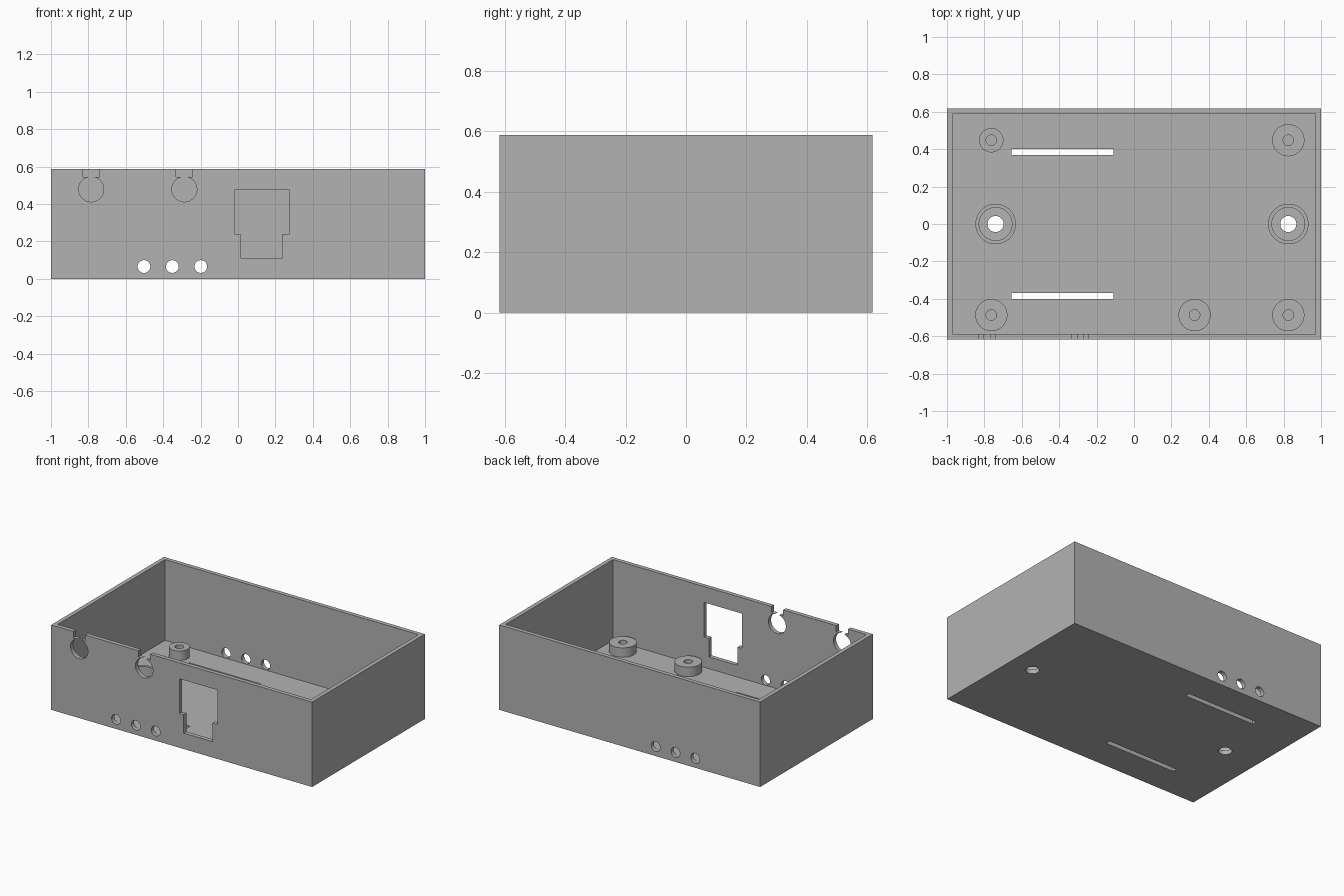
import bpy, bmesh, math
from mathutils import Matrix, Vector

if "Cube" in bpy.data.objects:
    bpy.data.objects.remove(bpy.data.objects["Cube"], do_unlink=True)

L, W, H, T = 2.0, 1.234, 0.588, 0.029   # length, width, height, wall
BOSS_TOP = 0.094
FRONT = -W / 2 + T / 2

grey = bpy.data.materials.new("plain grey")
grey.use_nodes = True
grey.diffuse_color = (0.45, 0.45, 0.45, 1)
grey.node_tree.nodes["Principled BSDF"].inputs["Base Color"].default_value = (0.45, 0.45, 0.45, 1)


def make(name, bm):
    bmesh.ops.recalc_face_normals(bm, faces=bm.faces[:])
    mesh = bpy.data.meshes.new(name)
    bm.to_mesh(mesh)
    bm.free()
    mesh.materials.append(grey)
    ob = bpy.data.objects.new(name, mesh)
    bpy.context.collection.objects.link(ob)
    return ob


def block(name, x0, x1, y0, y1, z0, z1):
    bm = bmesh.new()
    size = Vector((x1 - x0, y1 - y0, z1 - z0))
    mid = Vector((x0 + x1, y0 + y1, z0 + z1)) / 2
    bmesh.ops.create_cube(bm, size=1, matrix=Matrix.Translation(mid) @ Matrix.Diagonal(size).to_4x4())
    return make(name, bm)


def rod(name, centre, radius, depth, along_y=False):
    bm = bmesh.new()
    turn = Matrix.Rotation(math.pi / 2 if along_y else 0, 4, "X")
    bmesh.ops.create_cone(bm, cap_ends=True, segments=48, radius1=radius, radius2=radius,
                          depth=depth, matrix=Matrix.Translation(centre) @ turn)
    return make(name, bm)


def tube(name, x, y, outer, inner):
    """Hollow round boss standing on the floor."""
    bm = bmesh.new()
    z0 = T - 0.002
    profile = [(inner, z0), (outer, z0), (outer, BOSS_TOP), (inner, BOSS_TOP)]
    vs = [bm.verts.new((r, 0, z)) for r, z in profile]
    edges = [bm.edges.new((vs[i], vs[(i + 1) % 4])) for i in range(4)]
    bmesh.ops.spin(bm, geom=vs + edges, cent=(0, 0, 0), axis=(0, 0, 1),
                   angle=math.tau, steps=48, use_merge=True)
    bmesh.ops.remove_doubles(bm, verts=bm.verts[:], dist=1e-5)
    bmesh.ops.translate(bm, verts=bm.verts[:], vec=(x, y, 0))
    return make(name, bm)


def activate(ob):
    bpy.ops.object.select_all(action="DESELECT")
    ob.select_set(True)
    bpy.context.view_layer.objects.active = ob


def cut(target, cutter):
    activate(target)
    mod = target.modifiers.new("cut", "BOOLEAN")
    mod.operation, mod.solver, mod.object = "DIFFERENCE", "EXACT", cutter
    bpy.ops.object.modifier_apply(modifier=mod.name)
    bpy.data.objects.remove(cutter, do_unlink=True)


# Open-topped case
case = block("case", -L / 2, L / 2, -W / 2, W / 2, 0, H)
cut(case, block("cavity", -L / 2 + T, L / 2 - T, -W / 2 + T, W / 2 - T, T, H + 0.1))

# Stepped socket window in the front wall
y0, y1 = FRONT - 0.04, FRONT + 0.04
cut(case, block("window_upper", -0.016, 0.273, y0, y1, 0.238, 0.478))
cut(case, block("window_lower", 0.016, 0.235, y0, y1, 0.11, 0.25))

# Cable holes with entry notches at the front rim
for x in (-0.785, -0.287):
    cut(case, rod("cable_hole", (x, FRONT, 0.479), 0.067, 0.08, True))
    cut(case, block("cable_notch", x - 0.045, x + 0.045, y0, y1, 0.544, H + 0.1))

# Vent holes through front and back walls
for x in (-0.503, -0.351, -0.199):
    cut(case, rod("vent_hole", (x, 0, 0.066), 0.034, W + 0.2, True))

# Strap slots in the floor
for y in (-0.385, 0.385):
    cut(case, block("strap_slot", -0.655, -0.11, y - 0.017, y + 0.017, -0.1, 0.1))

# Mounting cups around screw holes in the floor
parts = [case]
for side, x in (("right", -0.74), ("left", 0.825)):
    cut(case, rod("screw_hole", (x, 0, 0), 0.043, 0.2))
    parts.append(tube("mounting_cup_" + side, x, 0, 0.108, 0.088))

# Standoffs for circuit boards
for name, x, y, r in (("front_right", -0.763, -0.487, 0.086), ("front_middle", 0.324, -0.487, 0.086),
                      ("front_left", 0.825, -0.487, 0.086), ("back_left", 0.825, 0.448, 0.086),
                      ("back_right", -0.763, 0.448, 0.065)):
    parts.append(tube("standoff_" + name, x, y, r, 0.028))

for ob in parts:
    activate(ob)
    bpy.ops.object.shade_smooth_by_angle(angle=math.radians(30))
